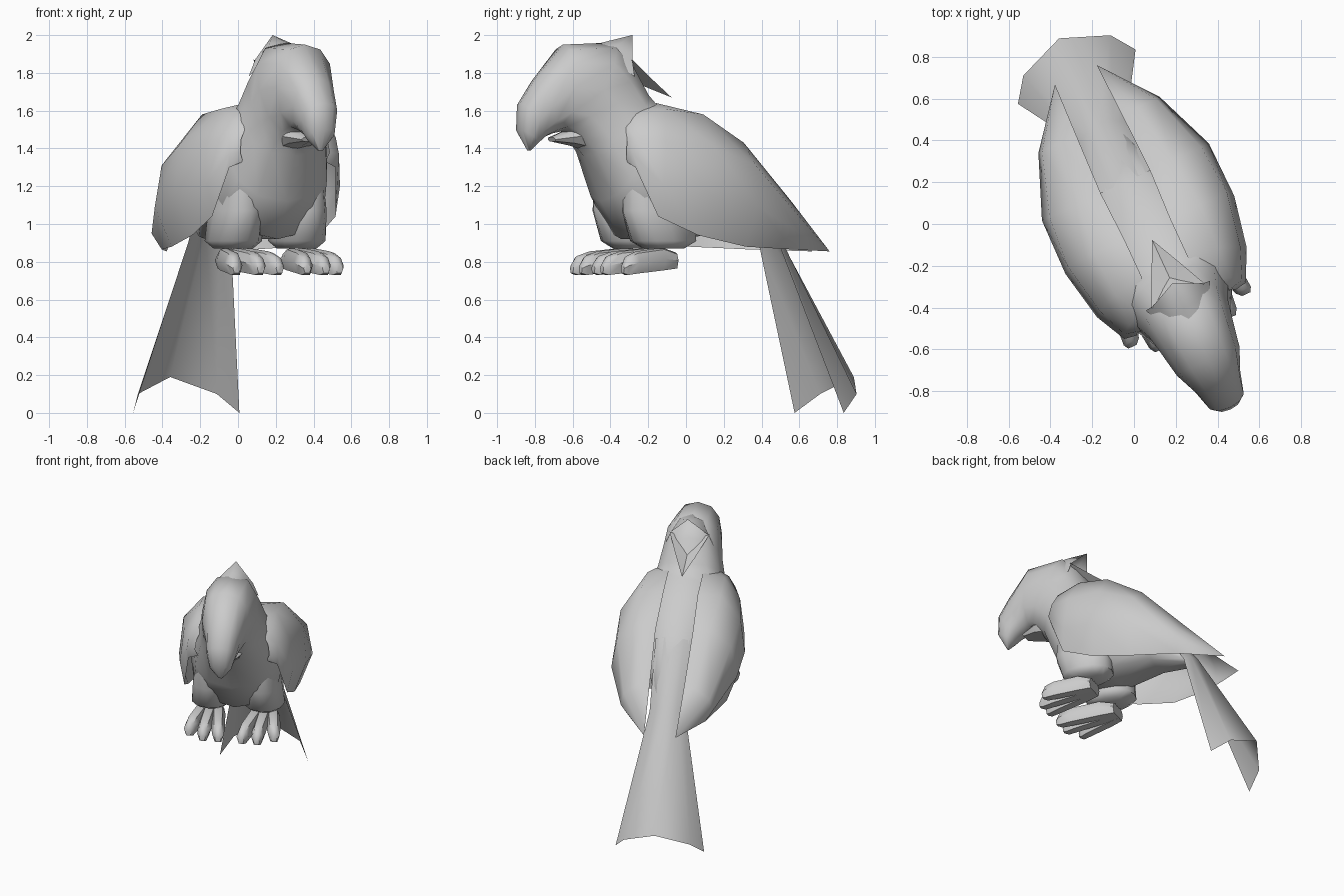
import bpy, bmesh, math

if "Cube" in bpy.data.objects:
    bpy.data.objects.remove(bpy.data.objects["Cube"])

YAW = math.radians(24.8)          # the bird is turned towards +x
S, C = math.sin(YAW), math.cos(YAW)


def world(p):
    """Local (forward, sideways, up) to world."""
    u, w, z = p
    w += 0.047
    return (u * S + w * C, -u * C + w * S, z)


def loft(name, rows, closed=True, caps=True, angle=40):
    bm = bmesh.new()
    vs = [[bm.verts.new(world(p)) for p in row] for row in rows]
    n = len(rows[0])
    for a, b in zip(vs, vs[1:]):
        for i in range(n if closed else n - 1):
            j = (i + 1) % n
            bm.faces.new((a[i], a[j], b[j], b[i]))
    if closed and caps:
        bm.faces.new(vs[0])
        bm.faces.new(vs[-1])
    bmesh.ops.remove_doubles(bm, verts=bm.verts, dist=0.0005)
    bmesh.ops.recalc_face_normals(bm, faces=bm.faces)
    me = bpy.data.meshes.new(name)
    bm.to_mesh(me)
    bm.free()
    ob = bpy.data.objects.new(name, me)
    bpy.context.collection.objects.link(ob)
    bpy.ops.object.select_all(action='DESELECT')
    ob.select_set(True)
    bpy.context.view_layer.objects.active = ob
    bpy.ops.object.shade_smooth_by_angle(angle=math.radians(angle))
    return ob


def spow(x, e):
    return math.copysign(abs(x) ** e, x)


def hoop(tu, tz, bu, bz, hw, n=12, e=0.85):
    """Ring spanning a top and a bottom point on the centre plane."""
    pts = []
    for i in range(n):
        t = 2 * math.pi * i / n
        k = (1 + spow(math.cos(t), e)) / 2
        pts.append((bu + (tu - bu) * k, hw * spow(math.sin(t), e), bz + (tz - bz) * k))
    return pts


# body, neck, head and upper beak in one skin
body = [(-.46, .99, -.44, .92, .08), (-.2, 1.36, -.2, .95, .19), (.04, 1.54, .1, .92, .30),
        (.18, 1.63, .40, .92, .33), (.24, 1.65, .52, 1.12, .295), (.28, 1.70, .62, 1.36, .24),
        (.36, 1.85, .67, 1.42, .21), (.46, 1.96, .71, 1.46, .195), (.74, 1.95, .75, 1.49, .165),
        (.90, 1.77, .80, 1.48, .12), (.99, 1.64, .85, 1.46, .10), (1.0, 1.50, .89, 1.43, .075),
        (.945, 1.39, .93, 1.39, .015)]
loft("body_and_head", [hoop(*r) for r in body], angle=60)

# lower beak
loft("lower_beak", [hoop(.58, 1.54, .62, 1.39, .11, 8), hoop(.69, 1.51, .70, 1.415, .10, 8),
                    hoop(.81, 1.46, .80, 1.435, .05, 8)])


def fan(*half):
    """Mirror half a feather edge about the centre plane."""
    return [(u, -w, z) for u, w, z in half] + [(u, w, z) for u, w, z in half[-2::-1]]


# crest: upper point and the long feather hanging behind
loft("crest_top", [fan((.40, .17, 1.78), (.55, .10, 1.90), (.64, 0, 1.93)),
                   fan((.395, .13, 1.87), (.46, .08, 1.945), (.47, 0, 1.97)),
                   [(.335, 0, 2.0)] * 5], closed=False, angle=60)
loft("crest_back", [fan((.40, .14, 1.87), (.42, 0, 1.80)), fan((.25, .07, 1.765), (.27, 0, 1.73)),
                    [(.106, 0, 1.67)] * 3], closed=False)

# tail fan, running out from under the rump
loft("tail", [fan((-.2, .13, 1.33), (-.2, .07, 1.345), (-.2, 0, 1.355)),
              fan((-.46, .125, .90), (-.49, .07, .94), (-.51, 0, .95)),
              fan((-.755, .31, 0), (-.867, .23, .10), (-.957, 0, .19))], closed=False, angle=60)

# wings: curved sheets from back edge round to lower edge
wing = [[(.46, .17, 1.57), (.48, .22, 1.52), (.48, .25, 1.45), (.49, .26, 1.38), (.48, .24, 1.33)],
        [(.40, .19, 1.61), (.43, .27, 1.55), (.46, .31, 1.46), (.48, .32, 1.37), (.46, .31, 1.30)],
        [(.25, .12, 1.64), (.27, .27, 1.61), (.31, .37, 1.44), (.33, .395, 1.20), (.35, .36, 1.04)],
        [(.05, .12, 1.57), (.05, .28, 1.58), (.05, .42, 1.41), (.08, .445, 1.15), (.12, .37, .94)],
        [(-.2, .13, 1.40), (-.2, .25, 1.43), (-.2, .40, 1.31), (-.2, .44, 1.09), (-.16, .36, .88)],
        [(-.5, .12, 1.10), (-.5, .20, 1.12), (-.5, .30, 1.04), (-.5, .32, .95), (-.48, .27, .865)],
        [(-.765, .11, .855)] * 5]

toes = [(.60, .08), (.60, .19), (.53, .30)]       # tips of the fanned toes

for side, tag in ((1, "left"), (-1, "right")):
    loft(tag + "_wing", [[(u, side * w, z) for u, w, z in r] for r in wing], closed=False, angle=60)

    # feathered thigh
    rows = []
    for z, cu, ru, rw in ((1.25, .27, .20, .10), (1.07, .27, .205, .125), (.91, .24, .18, .14), (.87, .24, .11, .10)):
        rows.append([(cu + ru * spow(math.cos(a), .9), side * (.185 + rw * spow(math.sin(a), .9)), z)
                     for a in (2 * math.pi * i / 12 for i in range(12))])
    loft(tag + "_thigh", rows, angle=60)

    # foot
    for k, (tu, tw) in enumerate(toes):
        hu, hw = .19, .15 + .04 * k
        rows = []
        for t, r, lo, hi in ((0, .04, .765, .85), (.25, .05, .755, .875), (.75, .048, .738, .855),
                             (.93, .04, .73, .83), (1, .022, .74, .79)):
            cu, cw = hu + (tu - hu) * t, hw + (tw - hw) * t
            m = (lo + hi) / 2
            rows.append([(cu, side * (cw + x * r), z) for x, z in
                         ((-1, m), (-.6, hi - .01), (.0, hi), (.6, hi - .01), (1, m), (.6, lo), (-.6, lo))])
        loft("%s_toe_%d" % (tag, k + 1), rows)
